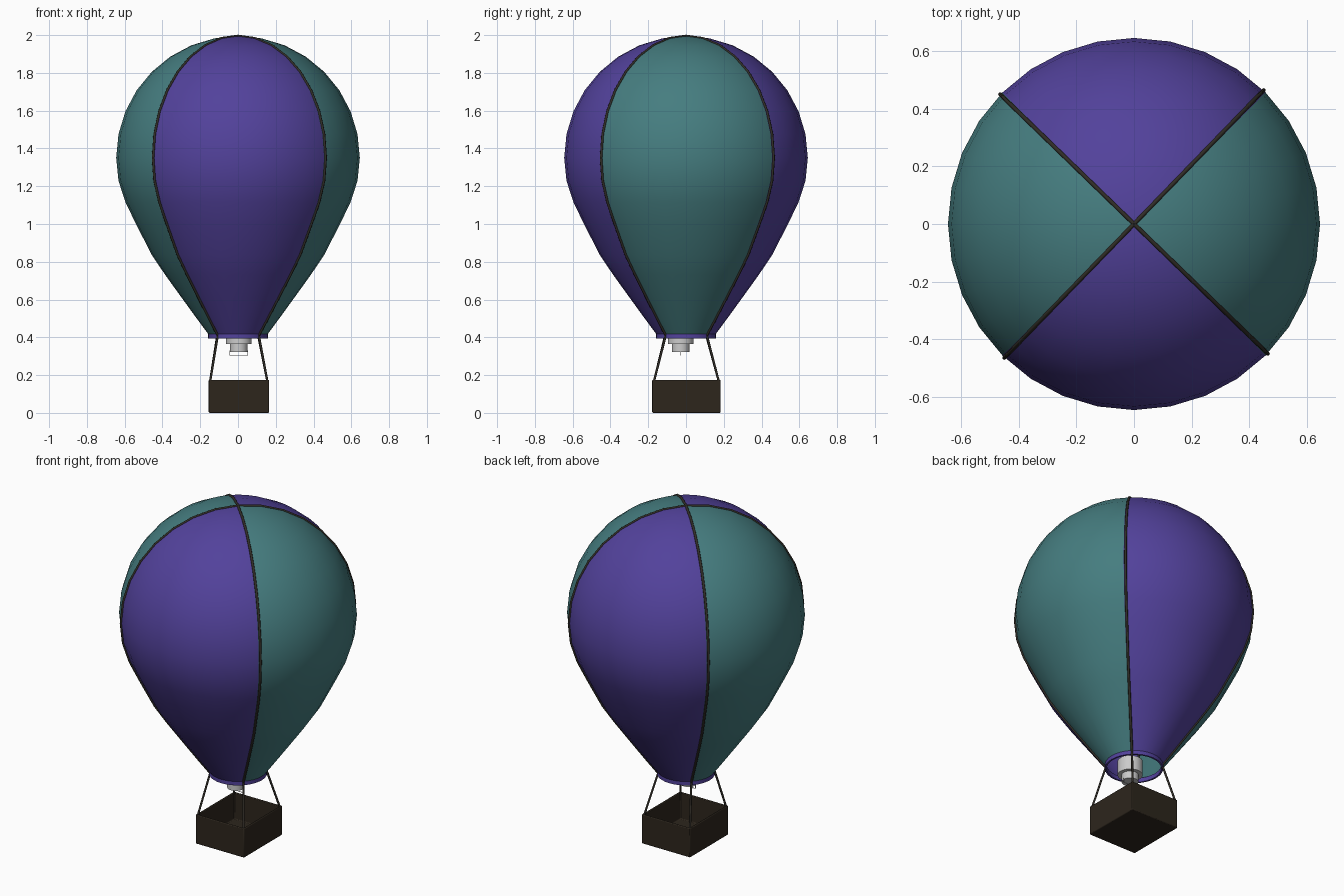
import bpy, bmesh
from math import sin, cos, pi, radians

if "Cube" in bpy.data.objects:
    bpy.data.objects.remove(bpy.data.objects["Cube"])

def material(name, rgb):
    m = bpy.data.materials.new(name)
    m.diffuse_color = (*rgb, 1)
    m.use_nodes = True
    m.node_tree.nodes["Principled BSDF"].inputs["Base Color"].default_value = m.diffuse_color
    return m

purple = material("purple_cloth", (0.085, 0.054, 0.33))
teal = material("teal_cloth", (0.06, 0.205, 0.215))
rope_mat = material("dark_rope", (0.03, 0.026, 0.02))
wicker = material("dark_wicker", (0.026, 0.019, 0.012))

def make_object(name, bm, mats=(), angle=40):
    mesh = bpy.data.meshes.new(name)
    bm.to_mesh(mesh)
    bm.free()
    ob = bpy.data.objects.new(name, mesh)
    bpy.context.collection.objects.link(ob)
    for m in mats:
        mesh.materials.append(m)
    bpy.ops.object.select_all(action='DESELECT')
    ob.select_set(True)
    bpy.context.view_layer.objects.active = ob
    bpy.ops.object.shade_smooth_by_angle(angle=radians(angle))
    return ob

def lathe(name, profile, mats=(), centre=(0, 0), segs=32, angle=40, gores=False):
    """Spin (radius, z) points, listed bottom to top outside, about a vertical axis."""
    bm = bmesh.new()
    rings = []
    for r, z in profile:
        if r == 0:
            rings.append([bm.verts.new((*centre, z))] * segs)
        else:
            rings.append([bm.verts.new((centre[0] + r * cos(2 * pi * i / segs),
                                        centre[1] + r * sin(2 * pi * i / segs), z))
                          for i in range(segs)])
    for a, b in zip(rings, rings[1:]):
        for i in range(segs):
            j = (i + 1) % segs
            f = bm.faces.new(list(dict.fromkeys((a[i], a[j], b[j], b[i]))))
            if gores:
                f.material_index = ((i + segs // 8) * 4 // segs) % 2
    return make_object(name, bm, mats, angle)

def tube(name, points, radius, mat=None, cyclic=False):
    cu = bpy.data.curves.new(name, 'CURVE')
    cu.dimensions = '3D'
    cu.bevel_depth = radius
    cu.bevel_resolution = 2
    cu.use_fill_caps = True
    sp = cu.splines.new('POLY')
    sp.points.add(len(points) - 1)
    for p, co in zip(sp.points, points):
        p.co = (*co, 1)
    sp.use_cyclic_u = cyclic
    if mat:
        cu.materials.append(mat)
    ob = bpy.data.objects.new(name, cu)
    bpy.context.collection.objects.link(ob)

# Envelope: tapered skirt below, spherical crown above
R, ZC = 0.645, 1.35
profile = [(0.152, 0.41), (0.215, 0.495), (0.30, 0.612), (0.385, 0.73), (0.457, 0.837),
           (0.54, 1.0), (0.596, 1.115), (0.633, 1.23)]
profile += [(R * cos(pi * k / 16), ZC + R * sin(pi * k / 16)) for k in range(8)] + [(0, ZC + R)]
lathe("envelope", profile, (teal, purple), angle=60, gores=True)

# Mouth band
lathe("mouth_band", [(0.148, 0.395), (0.158, 0.395), (0.158, 0.42), (0.148, 0.42), (0.148, 0.395)],
      (purple,))

# Seam ropes over the envelope, and the lines down to the basket
for n in range(4):
    a = radians(45.9 + 90 * n)
    c, s = cos(a), sin(a)
    tube(f"seam_rope_{n + 1}", [((r + 0.001) * c, (r + 0.001) * s, z) for r, z in profile],
         0.007, rope_mat)
    sx, sy = (1 if c > 0 else -1), (1 if s > 0 else -1)
    tube(f"basket_line_{n + 1}", [(0.153 * c, 0.153 * s, 0.412),
                                  (0.004 + 0.152 * sx, 0.002 + 0.172 * sy, 0.165)],
         0.006, rope_mat)

# Basket: open box with walls and rounded edges
bm = bmesh.new()
bmesh.ops.create_cube(bm, size=1)
for v in bm.verts:
    v.co = (0.005 + v.co.x * 0.32, 0.002 + v.co.y * 0.362, 0.0875 + v.co.z * 0.175)
top = max(bm.faces, key=lambda f: f.calc_center_median().z)
bmesh.ops.inset_region(bm, faces=[top], thickness=0.014)
ex = bmesh.ops.extrude_discrete_faces(bm, faces=[top])
for v in ex["faces"][0].verts:
    v.co.z = 0.016
basket = make_object("basket", bm, (wicker,))
bev = basket.modifiers.new("round", 'BEVEL')
bev.width = 0.006
bev.segments = 2

# Burner: wide body, narrow nozzle and thin wire handle
BC = (0.004, -0.028)
lathe("burner_body", [(0, 0.365), (0.068, 0.365), (0.068, 0.45), (0, 0.45)], centre=BC)
lathe("burner_nozzle", [(0, 0.322), (0.046, 0.322), (0.046, 0.368), (0, 0.368)], centre=BC)
tube("burner_handle", [(BC[0] + x, BC[1], z) for x, z in
                       ((-0.047, 0.33), (-0.047, 0.304), (0.047, 0.304), (0.047, 0.33))], 0.002)
